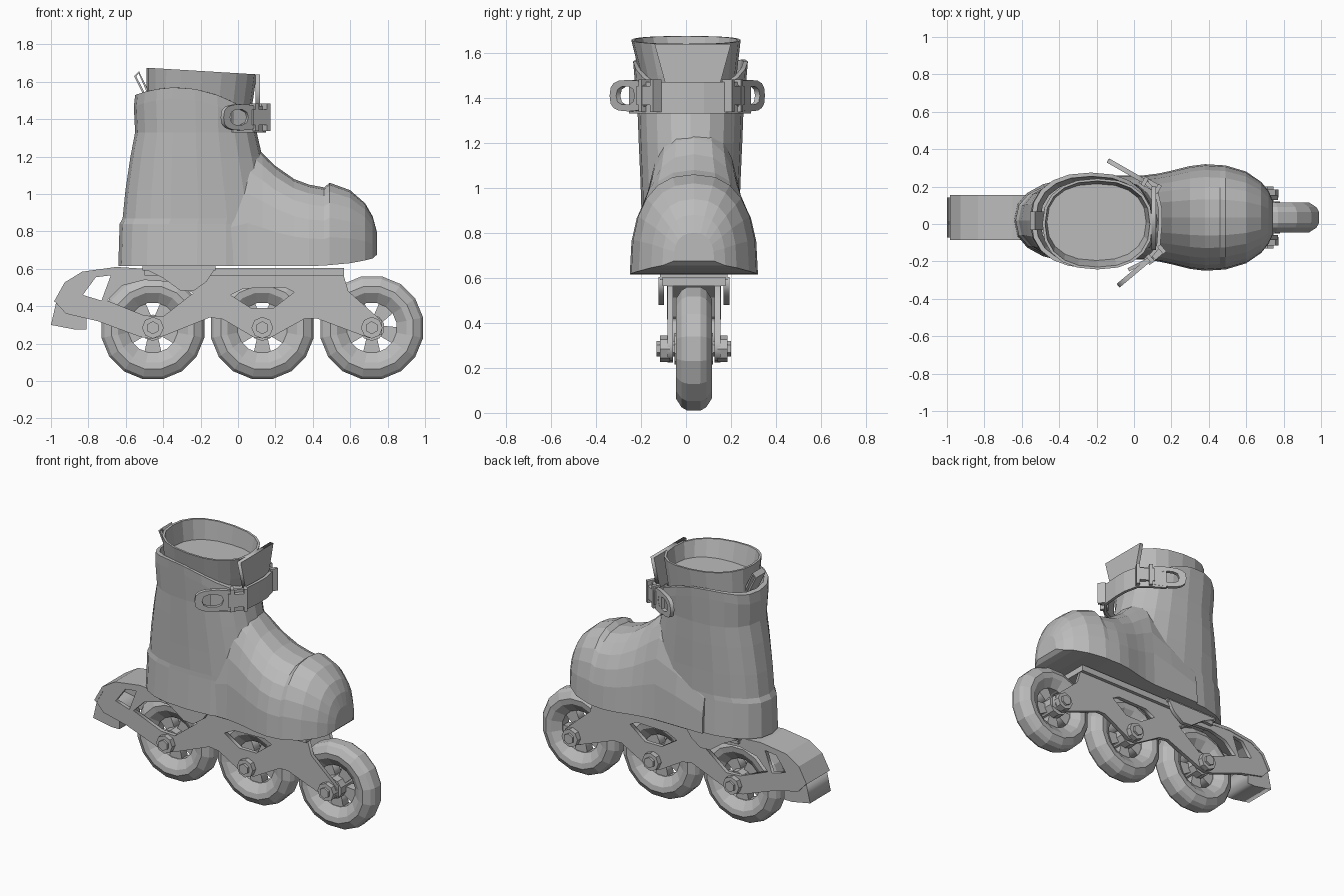
import bpy, bmesh
from math import sin, cos, pi, copysign
from mathutils import Matrix, Vector

if "Cube" in bpy.data.objects:
    bpy.data.objects.remove(bpy.data.objects["Cube"])

grey = bpy.data.materials.new("plain_grey")
grey.use_nodes = True
COLOUR = (0.5, 0.5, 0.5, 1)
grey.diffuse_color = COLOUR
grey.node_tree.nodes["Principled BSDF"].inputs["Base Color"].default_value = COLOUR

MID = 0.035      # centre line of the wheels and frame
WHEELS = (-0.455, 0.13, 0.715)
AXLE_Z = 0.285
UPRIGHT = Matrix.Rotation(pi / 2, 4, "X")   # profile plane xy -> xz


def add(name, mesh):
    obj = bpy.data.objects.new(name, mesh)
    bpy.context.scene.collection.objects.link(obj)
    mesh.materials.clear()
    mesh.materials.append(grey)
    return obj


def finish(name, bm):
    bmesh.ops.recalc_face_normals(bm, faces=bm.faces)
    mesh = bpy.data.meshes.new(name)
    bm.to_mesh(mesh)
    bm.free()
    return add(name, mesh)


def loft(name, rings, cap_start=True, cap_end=True, loop=False):
    bm = bmesh.new()
    rows = [[bm.verts.new(p) for p in ring] for ring in rings]
    n = len(rows[0])
    for a, b in zip(rows, rows[1:] + (rows[:1] if loop else [])):
        for i in range(n):
            j = (i + 1) % n
            bm.faces.new((a[i], a[j], b[j], b[i]))
    if cap_start and not loop:
        bm.faces.new(rows[0])
    if cap_end and not loop:
        bm.faces.new(rows[-1])
    return finish(name, bm)


def plate(name, outlines, thickness, matrix):
    """Flat sheet from an outline; further outlines become holes."""
    curve = bpy.data.curves.new(name, "CURVE")
    curve.dimensions = "2D"
    curve.fill_mode = "BOTH"
    curve.extrude = thickness / 2
    for pts in outlines:
        s = curve.splines.new("POLY")
        s.points.add(len(pts) - 1)
        for p, (u, v) in zip(s.points, pts):
            p.co = (u, v, 0, 1)
        s.use_cyclic_u = True
    tmp = bpy.data.objects.new("outline_helper", curve)
    bpy.context.scene.collection.objects.link(tmp)
    deps = bpy.context.evaluated_depsgraph_get()
    mesh = bpy.data.meshes.new_from_object(tmp.evaluated_get(deps))
    bpy.data.objects.remove(tmp)
    mesh.transform(matrix)
    mesh.name = name
    return add(name, mesh)


def ribbon(name, path, sweep, thickness):
    """Band that follows a path, widened by the sweep vector."""
    bm = bmesh.new()
    half = Vector(sweep) / 2
    rows = [(bm.verts.new(Vector(p) - half), bm.verts.new(Vector(p) + half)) for p in path]
    for a, b in zip(rows, rows[1:]):
        bm.faces.new((a[0], a[1], b[1], b[0]))
    obj = finish(name, bm)
    mod = obj.modifiers.new("thickness", "SOLIDIFY")
    mod.thickness = thickness
    mod.offset = 0
    return obj


def box(name, size, matrix):
    bm = bmesh.new()
    bmesh.ops.create_cube(bm, size=1, matrix=matrix @ Matrix.Diagonal((*size, 1)))
    return finish(name, bm)


def rod(name, radius, length, sides, centre):
    bm = bmesh.new()
    bmesh.ops.create_cone(bm, cap_ends=True, segments=sides, radius1=radius, radius2=radius,
                          depth=length, matrix=Matrix.Translation(centre) @ UPRIGHT)
    return finish(name, bm)


def bend(v, power):
    return copysign(abs(v) ** power, v)


def oval(cx, cy, rx, ry, n, power=1.0):
    return [(cx + rx * bend(cos(2 * pi * i / n), power),
             cy + ry * bend(sin(2 * pi * i / n), power)) for i in range(n)]


def level(z, back, front, half, cy=0.02):
    """Horizontal ring of the boot leg; z may be a function of x."""
    pts = oval((back + front) / 2, cy, (front - back) / 2, half, 20, 0.85)
    return [(x, y, z(x) if callable(z) else z) for x, y in pts]


# Wheels: tyre, spokes, hub, axle and nuts
for label, wx in zip(("rear", "middle", "front"), WHEELS):
    side = [(0.28, 0.03), (0.265, 0.055), (0.225, 0.08), (0.19, 0.075), (0.135, 0.035)]
    section = side + [(r, -w) for r, w in reversed(side)]
    rings = []
    for i in range(16):
        a = 2 * pi * (i + 0.5) / 16
        rings.append([(wx + r * cos(a), MID + w, AXLE_Z + r * sin(a)) for r, w in section])
    loft(label + "_tyre", rings, loop=True)
    for i in range(5):
        turn = Matrix.Translation((wx, MID, AXLE_Z)) @ Matrix.Rotation(2 * pi * i / 5, 4, "Y")
        wedge = [(-0.025, -0.04), (0.025, -0.04), (0.05, -0.15), (-0.05, -0.15)]
        plate(label + "_spoke", [wedge], 0.06, turn @ UPRIGHT)
    centre = (wx, MID, AXLE_Z)
    rod(label + "_hub", 0.07, 0.17, 10, centre)
    rod(label + "_axle", 0.035, 0.33, 6, centre)
    for s in (-1, 1):
        rod(label + "_nut", 0.058, 0.045, 8, (wx, MID + s * 0.128, AXLE_Z))

# Frame: two pierced side plates under a flat rail
frame_outline = [(0.56, 0.58), (0.59, 0.48), (0.77, 0.32), (0.77, 0.25), (0.70, 0.23),
                 (0.42, 0.335), (0.36, 0.335), (0.17, 0.23), (0.09, 0.23), (-0.08, 0.33),
                 (-0.15, 0.34), (-0.40, 0.24), (-0.46, 0.225), (-0.52, 0.235), (-0.75, 0.32),
                 (-0.92, 0.36), (-0.975, 0.42), (-0.92, 0.52), (-0.83, 0.575), (-0.65, 0.6),
                 (-0.5, 0.59)]
frame_holes = [
    [(-0.04, 0.46), (0.03, 0.495), (0.25, 0.5), (0.30, 0.475), (0.19, 0.39), (0.07, 0.39)],
    [(-0.70, 0.43), (-0.62, 0.51), (-0.5, 0.54), (-0.36, 0.53), (-0.24, 0.47), (-0.40, 0.345), (-0.5, 0.35)],
    [(-0.83, 0.46), (-0.76, 0.555), (-0.68, 0.565), (-0.73, 0.43)]]
bracket_outline = [(-0.51, 0.605), (-0.40, 0.55), (-0.31, 0.485), (-0.24, 0.48), (-0.17, 0.53), (-0.12, 0.605)]
for s, label in ((-1, "right"), (1, "left")):
    at = Matrix.Translation((0, MID + s * 0.105, 0)) @ UPRIGHT
    plate(label + "_frame_plate", [frame_outline] + frame_holes, 0.025, at)
    at = Matrix.Translation((0, MID + s * 0.145, 0)) @ UPRIGHT
    plate(label + "_heel_bracket", [bracket_outline], 0.025, at)
box("frame_rail", (1.065, 0.28, 0.04), Matrix.Translation((0.033, MID, 0.585)))
box("heel_mount", (0.39, 0.3, 0.03), Matrix.Translation((-0.315, MID, 0.605)))

# Rear brake: cover and pad
cover = [(-0.5, 0.59), (-0.65, 0.6), (-0.83, 0.575), (-0.92, 0.52), (-0.975, 0.42)]
ribbon("brake_cover", [(x, MID, z) for x, z in cover], (0, 0.24, 0), 0.02)
pad = [(-1.0, 0.3), (-0.97, 0.43), (-0.81, 0.4), (-0.81, 0.275), (-0.87, 0.275)]
plate("brake_pad", [pad], 0.215, Matrix.Translation((0, MID, 0)) @ UPRIGHT)

# Boot foot: arched slices from heel to toe (x, half width, bottom, top)
slices = [(-0.3, 0.225, 0.615, 1.0), (-0.1, 0.225, 0.615, 1.18), (0.05, 0.225, 0.615, 1.29),
          (0.13, 0.235, 0.615, 1.22), (0.2, 0.25, 0.615, 1.15), (0.3, 0.275, 0.615, 1.08),
          (0.38, 0.285, 0.615, 1.05), (0.46, 0.28, 0.617, 1.035), (0.49, 0.278, 0.62, 1.06),
          (0.6, 0.245, 0.63, 1.02), (0.68, 0.19, 0.645, 0.95), (0.72, 0.14, 0.655, 0.88),
          (0.742, 0.09, 0.675, 0.8)]
arches = []
for x, half, low, high in slices:
    angles = [pi * i / 12 for i in range(13)]
    arches.append([(x, MID + half * bend(cos(a), 0.8),
                    low + (high - low) * max(sin(a), 0) ** 0.8) for a in angles])
loft("boot_foot", arches)


# Boot leg with a curved open collar
def collar(x):
    return 1.57 - 0.85 * (x + 0.33) ** 2


loft("boot_leg", [
    level(0.615, -0.64, 0.2, 0.23), level(0.84, -0.633, 0.2, 0.218),
    level(0.87, -0.617, 0.2, 0.217), level(1.02, -0.602, 0.17, 0.222),
    level(1.2, -0.575, 0.13, 0.23), level(1.33, -0.55, 0.1, 0.235),
    level(lambda x: collar(x) - 0.06, -0.557, 0.1, 0.25),
    level(collar, -0.55, 0.09, 0.255), level(collar, -0.525, 0.07, 0.235),
    level(1.38, -0.5, 0.05, 0.21)], cap_end=False)


# Padded liner, its floor, and the tongue
def rim(x):
    return 1.675 - 0.06 * (x + 0.49)


loft("liner", [
    level(1.36, -0.48, 0.05, 0.2), level(1.5, -0.49, 0.08, 0.215, 0.01),
    level(rim, -0.49, 0.1, 0.243, 0), level(rim, -0.475, 0.085, 0.23, 0),
    level(1.54, -0.465, 0.065, 0.205, 0.01)], cap_start=False)
tongue = [(-0.14, 1.64), (0.2, 1.64), (0.14, 1.42), (-0.08, 1.42)]
lean = Matrix.Translation((0.105, 0, 0)) @ Matrix.Rotation(pi / 2, 4, "Z") @ UPRIGHT
plate("tongue", [tongue], 0.025, lean)

# Pull tab at the back
tab = [(-0.485, 1.5), (-0.55, 1.63), (-0.53, 1.65), (-0.475, 1.53)]
ribbon("pull_tab", [(x, 0.018, z) for x, z in tab], (0, 0.1, 0), 0.012)

# Ankle strap with a pierced lever buckle on each side
strap = [(-0.03, -0.245), (0.07, -0.195), (0.13, -0.12), (0.14, 0), (0.14, 0.08), (0.12, 0.17), (0.06, 0.225), (-0.03, 0.28)]
ribbon("ankle_strap", [(x, y, 1.4) for x, y in strap], (0, 0, 0.14), 0.02)
for label, start, end in (("left", (0.14, 0.18), (-0.14, 0.34)), ("right", (0.16, -0.125), (-0.085, -0.33))):
    along = Vector((end[0] - start[0], end[1] - start[1], 0))
    length = along.length
    along.normalize()
    up = Vector((0, 0, 1))
    frame = Matrix((along, up, along.cross(up))).transposed().to_4x4()
    frame = Matrix.Translation((*start, 1.41)) @ frame
    lever = oval(length * 0.6, 0, length * 0.4, 0.07, 16, 0.7)
    hole = oval(length * 0.66, 0, length * 0.2, 0.042, 10, 0.8)
    plate(label + "_buckle_lever", [lever, hole], 0.025, frame)
    box(label + "_buckle_latch", (0.1, 0.085, 0.045), frame @ Matrix.Translation((0.07, 0, 0)))
    for u in (0.015, 0.095):
        box(label + "_buckle_bar", (0.022, 0.145, 0.05), frame @ Matrix.Translation((u, 0, 0)))
